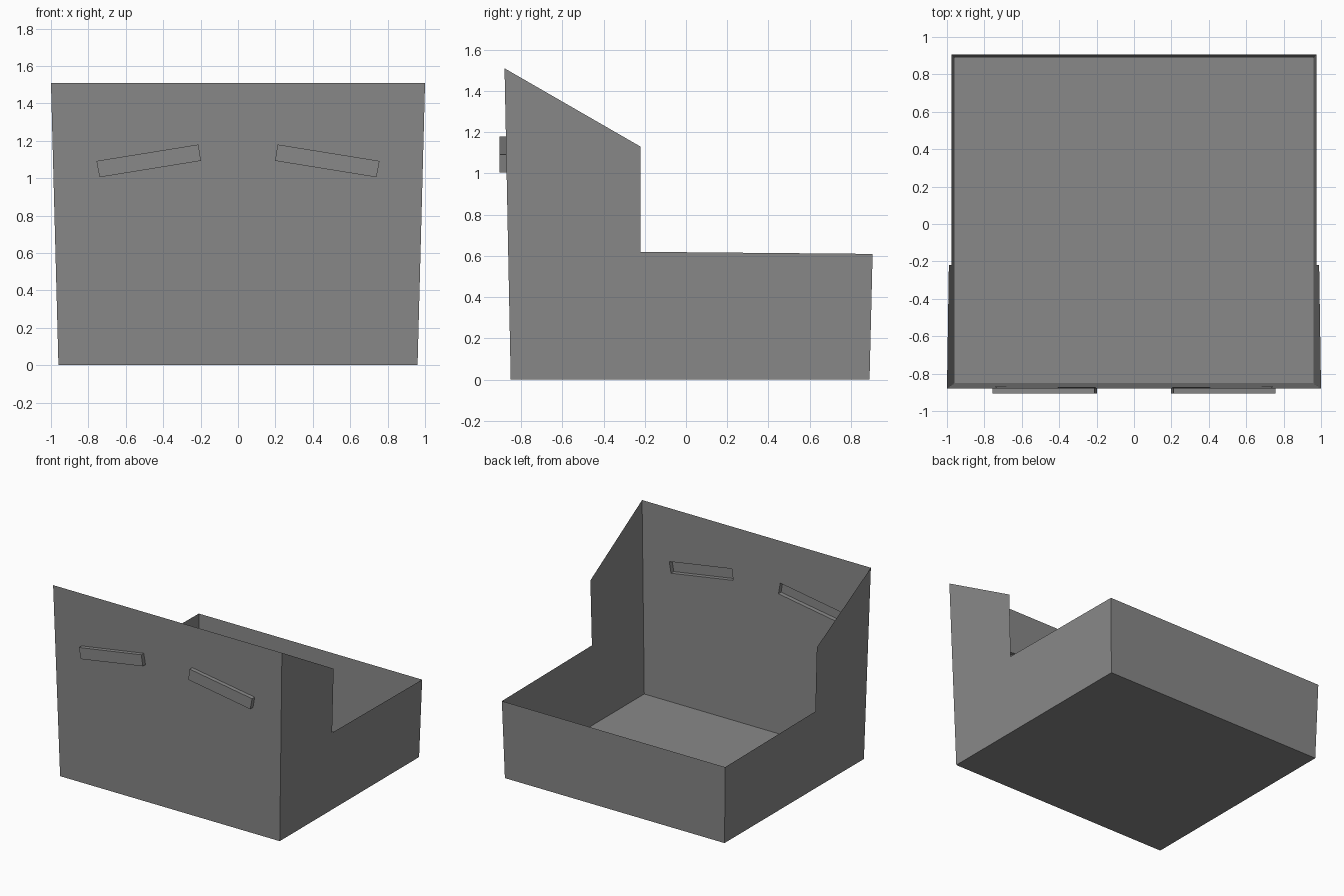
import bpy, bmesh

if "Cube" in bpy.data.objects:
    bpy.data.objects.remove(bpy.data.objects["Cube"])

grey = bpy.data.materials.new("plain grey")
grey.diffuse_color = (0.25, 0.25, 0.25, 1)
grey.use_nodes = True
grey.node_tree.nodes["Principled BSDF"].inputs["Base Color"].default_value = grey.diffuse_color


def half_x(z):
    """Half width of the flared bin at height z."""
    return 0.96 + 0.04 * z / 1.51


def front_y(z):
    return -0.85 - 0.03 * z / 1.51


def sheet(name, faces):
    """Thin sheet part from a list of polygons."""
    bm = bmesh.new()
    for pts in faces:
        bm.faces.new([bm.verts.new(p) for p in pts])
    bmesh.ops.remove_doubles(bm, verts=bm.verts[:], dist=1e-5)
    mesh = bpy.data.meshes.new(name)
    bm.to_mesh(mesh)
    bm.free()
    mesh.materials.append(grey)
    obj = bpy.data.objects.new(name, mesh)
    bpy.context.collection.objects.link(obj)


def mirrored(pts, s):
    """Mirror across x for s = -1, keeping the face direction."""
    out = [(s * x, y, z) for x, y, z in pts]
    return out if s > 0 else out[::-1]


BACK = 0.89        # back edge of the floor
RIM = 0.905        # back edge of the rim
LOW = 0.61         # rim height at the back

# Floor, facing down
sheet("floor", [[(-0.96, -0.85, 0), (-0.96, BACK, 0), (0.96, BACK, 0), (0.96, -0.85, 0)]])

# Low back wall
w = half_x(LOW)
sheet("back_wall", [[(0.96, BACK, 0), (-0.96, BACK, 0), (-w, RIM, LOW), (w, RIM, LOW)]])

# Stepped side walls
profile = [(-0.85, 0), (BACK, 0), (RIM, LOW), (-0.22, 0.62), (-0.22, 1.13), (-0.88, 1.51)]
for s, side in ((1, "right"), (-1, "left")):
    sheet(side + "_wall", [mirrored([(half_x(z), y, z) for y, z in profile], s)])

# Front wall with two slanted openings, and the grip pockets pressed outwards
outer = [(0, 0), (0.96, 0), (1.0, 1.51), (0, 1.51)]
slot = [(0.198, 1.093), (0.74, 1.005), (0.757, 1.092), (0.212, 1.18)]
on_wall = lambda p: (p[0], front_y(p[1]), p[1])
on_lid = lambda p: (p[0], -0.905, p[1])
wall_faces = []
for s, side in ((1, "right"), (-1, "left")):
    pocket = [mirrored([on_lid(p) for p in slot], s)]
    for i in range(4):
        j = (i + 1) % 4
        wall_faces.append(mirrored([on_wall(p) for p in (outer[i], outer[j], slot[j], slot[i])], s))
        pocket.append(mirrored([on_wall(slot[i]), on_wall(slot[j]), on_lid(slot[j]), on_lid(slot[i])], s))
    sheet(side + "_grip_pocket", pocket)
sheet("front_wall", wall_faces)
